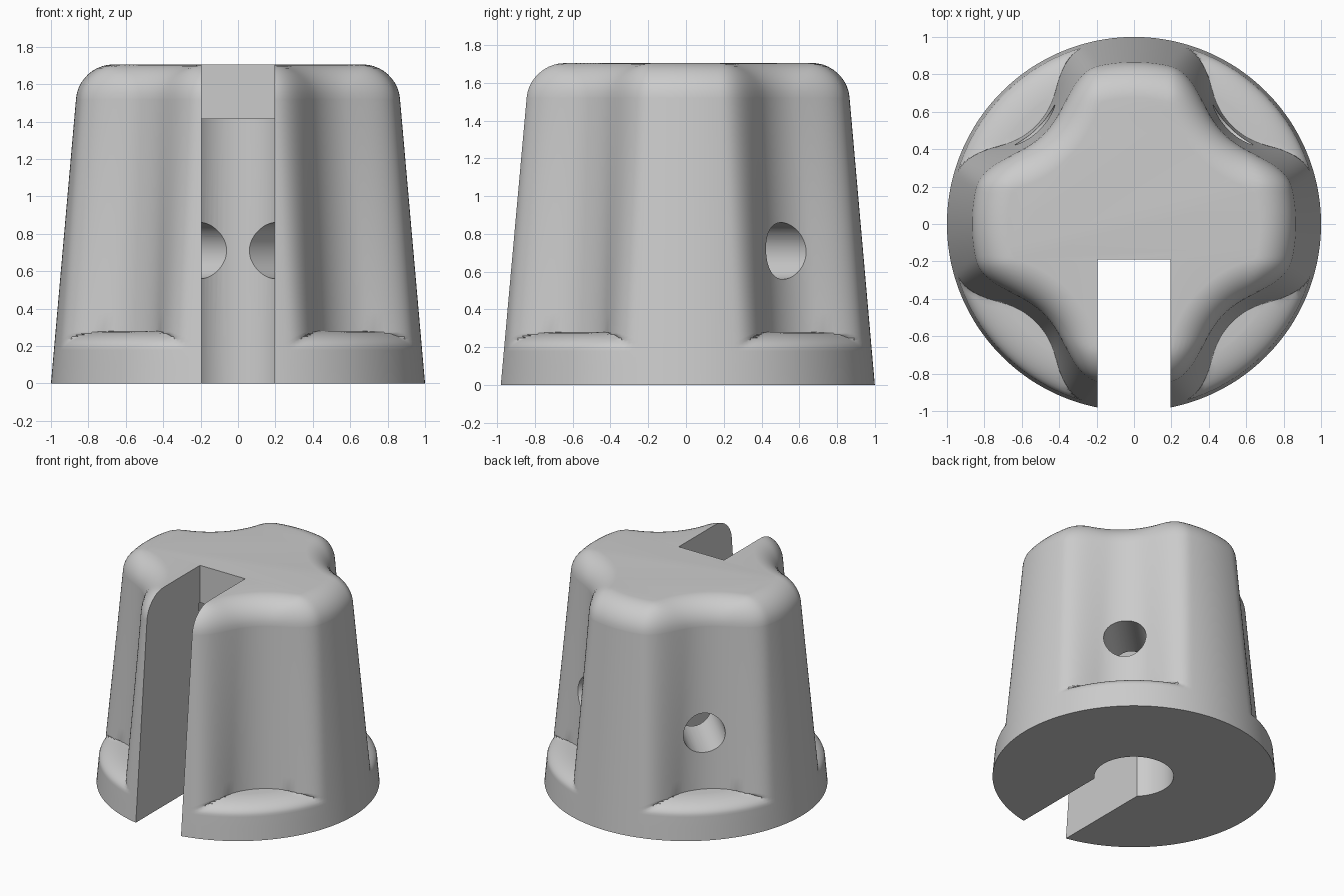
import bpy, bmesh, math
from mathutils import Matrix, Vector

cube = bpy.data.objects.get("Cube")
if cube:
    bpy.data.objects.remove(cube, do_unlink=True)

HEIGHT = 1.705
LEDGE = 0.28
SEGMENTS = 240

grey = bpy.data.materials.new("plain grey")
grey.use_nodes = True
colour = (0.6, 0.6, 0.6, 1)
grey.diffuse_color = colour
grey.node_tree.nodes["Principled BSDF"].inputs["Base Color"].default_value = colour


def round_corner(a, b, k):
    """Intersection of two distances with a rounded edge of radius k."""
    return min(-k, max(a, b)) + math.hypot(max(a + k, 0), max(b + k, 0))


def knob_distance(r, angle, z):
    """Tapered drum with four diagonal grip flutes and a rounded top."""
    x, y = abs(r * math.cos(angle)), abs(r * math.sin(angle))
    drum = r - (1 - 0.088 * z)
    flute = 0.39 + 0.048 * (z - LEDGE) - math.hypot(x - 0.8, y - 0.8)
    floor = (z - LEDGE) * 2.1
    if floor < flute:
        side = round_corner(drum, floor, 0.19)
    else:
        side = round_corner(drum, flute, 0.16)
    return round_corner(side, z - HEIGHT, 0.18)


def surface_radius(angle, z):
    low, high = 0.0, 1.2
    for _ in range(26):
        mid = (low + high) / 2
        if knob_distance(mid, angle, z) < 0:
            low = mid
        else:
            high = mid
    return low


def new_object(name, bm):
    bmesh.ops.recalc_face_normals(bm, faces=bm.faces)
    mesh = bpy.data.meshes.new(name)
    bm.to_mesh(mesh)
    bm.free()
    mesh.materials.append(grey)
    obj = bpy.data.objects.new(name, mesh)
    bpy.context.collection.objects.link(obj)
    return obj


# Heights of the rings: base, rounded ledge, flute walls, rounded top edge
quarter = [math.pi / 2 * i / 10 for i in range(11)]
levels = [0, 0.1]
levels += [LEDGE - 0.001 - 0.1 * (1 - math.sin(a)) for a in quarter]
levels += [LEDGE + 0.001 + 1.24 * i / 12 for i in range(13)]
levels += [HEIGHT - 0.0001 - 0.18 * (1 - math.sin(a)) for a in quarter]

# Knob body
bm = bmesh.new()
angles = [math.tau * i / SEGMENTS for i in range(SEGMENTS)]
rings = []
for z in levels:
    ring = []
    for a in angles:
        r = surface_radius(a, z)
        ring.append(bm.verts.new((r * math.cos(a), r * math.sin(a), z)))
    rings.append(ring)
for lower, upper in zip(rings, rings[1:]):
    for i in range(SEGMENTS):
        j = (i + 1) % SEGMENTS
        bm.faces.new((lower[i], lower[j], upper[j], upper[i]))
bm.faces.new(rings[0][::-1])
bm.faces.new(rings[-1])
knob = new_object("knob_body", bm)


def cylinder_cutter(name, radius, start, end):
    start, end = Vector(start), Vector(end)
    axis = end - start
    turn = axis.to_track_quat('Z', 'Y').to_matrix().to_4x4()
    bm = bmesh.new()
    bmesh.ops.create_cone(bm, cap_ends=True, segments=64, radius1=radius,
                          radius2=radius, depth=axis.length,
                          matrix=Matrix.Translation((start + end) / 2) @ turn)
    return new_object(name, bm)


# Shaft bore, front slot and two screw holes at the back
bm = bmesh.new()
bmesh.ops.create_cube(bm, size=1, matrix=Matrix.Translation((0, -0.69, 0.8))
                      @ Matrix.Diagonal((0.39, 1, 2.4, 1)))
cutters = [new_object("slot_cutter", bm),
           cylinder_cutter("bore_cutter", 0.28, (0, 0, -0.2), (0, 0, 1.415))]
for side in (-1, 1):
    cutters.append(cylinder_cutter("screw_hole_cutter", 0.15,
                                   (0.03 * side, 0.03, 0.71),
                                   (0.9 * side, 0.9, 0.71)))

bpy.context.view_layer.objects.active = knob
for obj in bpy.context.selected_objects:
    obj.select_set(False)
knob.select_set(True)
for cutter in cutters:
    cutter.hide_render = True
    cut = knob.modifiers.new(cutter.name, 'BOOLEAN')
    cut.operation = 'DIFFERENCE'
    cut.solver = 'EXACT'
    cut.object = cutter
    bpy.ops.object.modifier_apply(modifier=cut.name)
    bpy.data.objects.remove(cutter, do_unlink=True)

bpy.ops.object.shade_smooth_by_angle(angle=math.radians(32))
